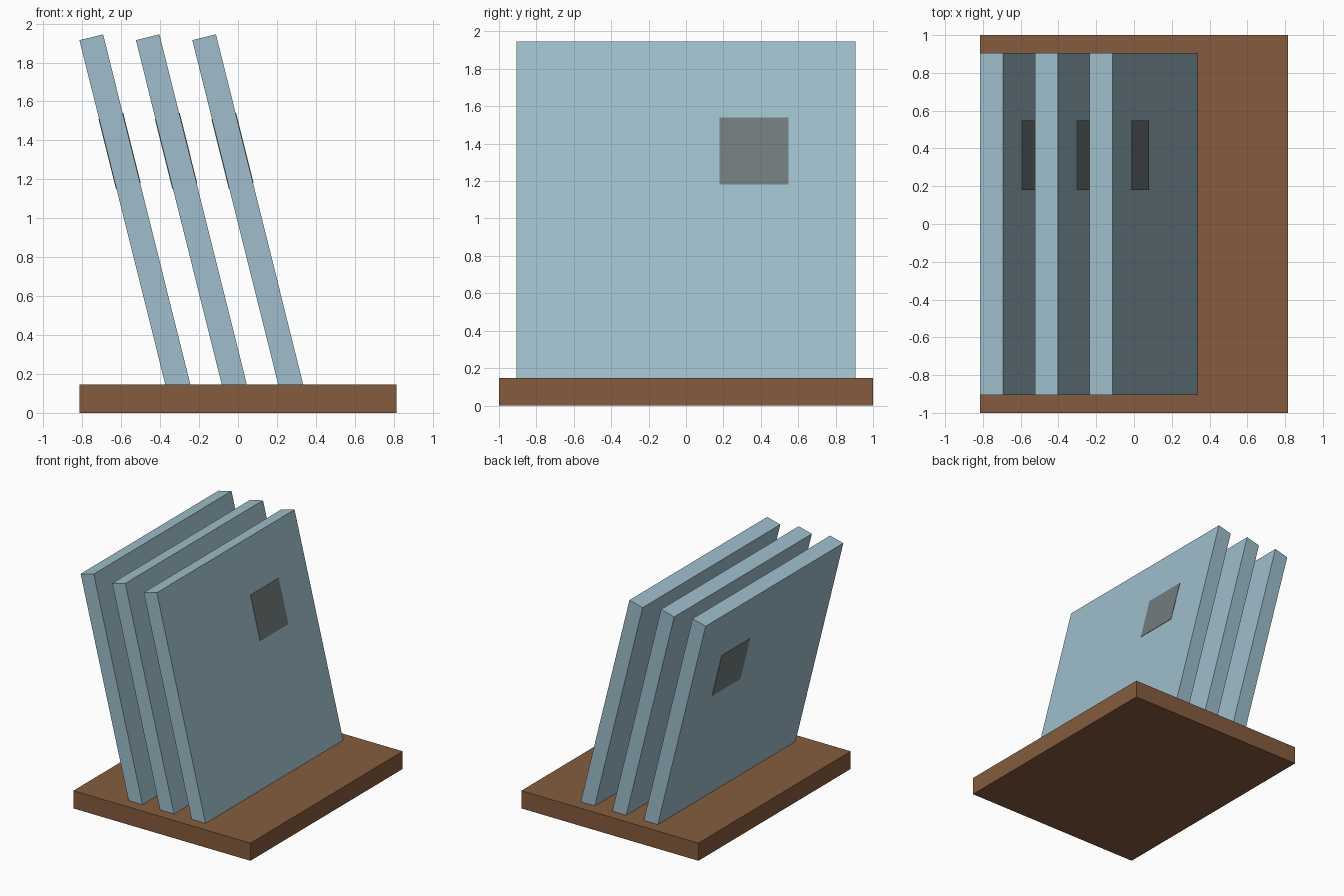
import bpy
import bmesh
from math import radians
from mathutils import Matrix, Vector

cube = bpy.data.objects.get("Cube")
if cube:
    bpy.data.objects.remove(cube, do_unlink=True)


def make_material(name, rgb):
    mat = bpy.data.materials.new(name)
    mat.use_nodes = True
    colour = (*rgb, 1.0)
    mat.diffuse_color = colour
    mat.node_tree.nodes["Principled BSDF"].inputs["Base Color"].default_value = colour
    return mat


def make_box(name, size, centre, mat, frame=Matrix()):
    """Box of the given size, centred in a local frame."""
    bm = bmesh.new()
    bmesh.ops.create_cube(bm, size=1.0)
    bmesh.ops.scale(bm, vec=size, verts=bm.verts)
    bmesh.ops.translate(bm, vec=centre, verts=bm.verts)
    mesh = bpy.data.meshes.new(name)
    bm.to_mesh(mesh)
    bm.free()
    mesh.materials.append(mat)
    obj = bpy.data.objects.new(name, mesh)
    obj.matrix_world = frame
    bpy.context.scene.collection.objects.link(obj)
    return obj


brown = make_material("brown", (0.235, 0.107, 0.048))
pale_blue = make_material("pale blue", (0.342, 0.515, 0.597))
grey = make_material("grey", (0.165, 0.198, 0.202))

# Base board
BASE_HEIGHT = 0.147
make_box("base", (1.63, 2.0, BASE_HEIGHT), (0, 0, BASE_HEIGHT / 2), brown)

# Leaning panels, each with a square patch on both broad faces
THICK, WIDTH, LENGTH = 0.125, 1.81, 1.87
SPACING = 0.29
PATCH, PATCH_Y, PATCH_DROP = 0.37, 0.364, 0.603
PLATE = 0.006
lean = Matrix.Rotation(radians(-14), 4, "Y")

for i, place in enumerate(("right", "middle", "left")):
    top = Vector((-0.754 + i * SPACING, 0, 1.93))
    frame = Matrix.Translation(top) @ lean
    make_box(f"{place}_panel", (THICK, WIDTH, LENGTH), (0, 0, -LENGTH / 2), pale_blue, frame)
    for side, label in ((-1, "under"), (1, "upper")):
        make_box(f"{place}_panel_{label}_patch", (PLATE, PATCH, PATCH),
                 (side * THICK / 2, PATCH_Y, -PATCH_DROP), grey, frame)
